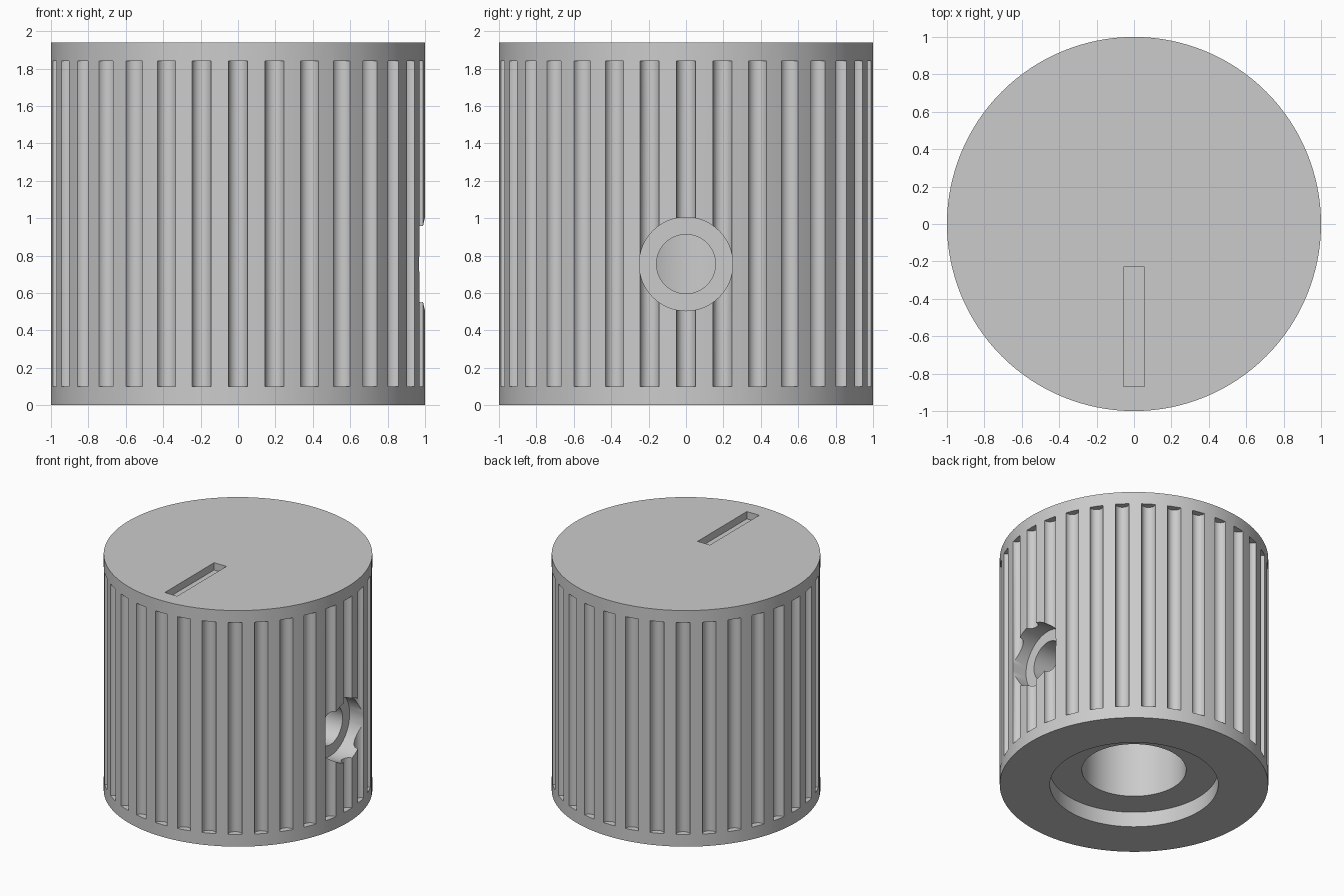
import bpy, bmesh, math
from mathutils import Matrix, Vector

default = bpy.data.objects.get("Cube")
if default:
    bpy.data.objects.remove(default, do_unlink=True)

HEIGHT = 1.94
GROOVES = 32

grey = bpy.data.materials.new("plain grey")
grey.use_nodes = True
grey.diffuse_color = (0.6, 0.6, 0.6, 1)
grey.node_tree.nodes["Principled BSDF"].inputs["Base Color"].default_value = grey.diffuse_color


def make_object(name, bm):
    bmesh.ops.recalc_face_normals(bm, faces=bm.faces)
    mesh = bpy.data.meshes.new(name)
    bm.to_mesh(mesh)
    bm.free()
    mesh.materials.append(grey)
    obj = bpy.data.objects.new(name, mesh)
    bpy.context.collection.objects.link(obj)
    return obj


def add_cylinder(bm, radius, length, matrix, sides):
    bmesh.ops.create_cone(bm, cap_ends=True, segments=sides, radius1=radius,
                          radius2=radius, depth=length, matrix=matrix)


def cut(body, name, bm):
    cutter = make_object(name, bm)
    cutter.hide_render = True
    mod = body.modifiers.new(name, 'BOOLEAN')
    mod.operation = 'DIFFERENCE'
    mod.solver = 'EXACT'
    mod.object = cutter
    bpy.ops.object.modifier_apply(modifier=mod.name)
    bpy.data.objects.remove(cutter, do_unlink=True)


# Knob body: lathed profile with a stepped shaft bore in the base
profile = [(0, HEIGHT), (1, HEIGHT), (1, 0), (0.627, 0), (0.627, 0.125),
           (0.388, 0.125), (0.388, 1.4), (0, 1.4)]
bm = bmesh.new()
verts = [bm.verts.new((r, 0, z)) for r, z in profile]
edges = [bm.edges.new(pair) for pair in zip(verts, verts[1:])]
bmesh.ops.spin(bm, geom=verts + edges, cent=(0, 0, 0), axis=(0, 0, 1),
               angle=math.tau, steps=128, use_duplicate=False)
bmesh.ops.remove_doubles(bm, verts=bm.verts, dist=0.0001)
knob = make_object("knob_body", bm)
bpy.context.view_layer.objects.active = knob
knob.select_set(True)

# Rounded grip grooves around the wall
bm = bmesh.new()
for i in range(GROOVES):
    turn = Matrix.Rotation(math.tau * i / GROOVES, 4, 'Z')
    add_cylinder(bm, 0.052, 1.74, turn @ Matrix.Translation((1, 0, 0.97)), 24)
cut(knob, "grip_grooves", bm)

# Set screw hole on the left side: wide counterbore, then a hole to the bore
sideways = Matrix.Rotation(math.pi / 2, 4, 'Y')
for name, radius, inner in (("screw_counterbore", 0.25, 0.84), ("screw_hole", 0.158, 0.2)):
    bm = bmesh.new()
    length = 1.2 - inner
    add_cylinder(bm, radius, length,
                 Matrix.Translation((inner + length / 2, 0, 0.755)) @ sideways, 64)
    cut(knob, name, bm)

# Pointer slot in the top
bm = bmesh.new()
bmesh.ops.create_cube(bm, size=1, matrix=Matrix.Translation((0, -0.55, HEIGHT))
                      @ Matrix.Diagonal((0.112, 0.64, 0.12, 1)))
cut(knob, "pointer_slot", bm)

bpy.ops.object.shade_smooth_by_angle(angle=math.radians(30))
